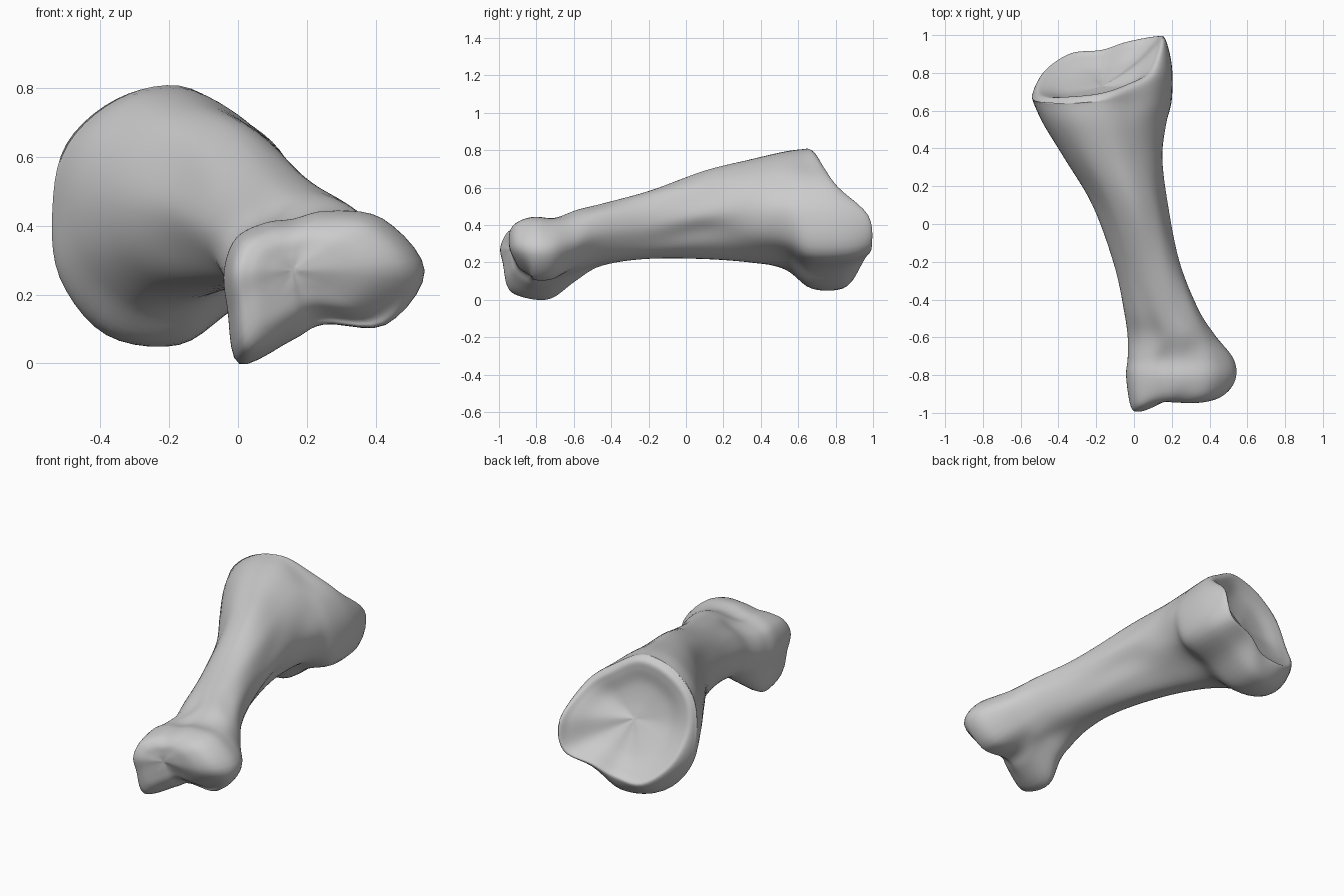
import bpy
import bmesh
from math import cos, sin, tau
from mathutils import Vector

default_cube = bpy.data.objects.get("Cube")
if default_cube:
    bpy.data.objects.remove(default_cube, do_unlink=True)

AROUND = 5   # subdivisions between control spokes
ALONG = 6    # subdivisions between cross-sections
FLAT = [0] * 12


def ring(y, cx, cz, radii, scale=1.0, lift=FLAT, tilt_x=0.0, tilt_z=0.0):
    """Cross-section from radii (hundredths) at equal angles; lift warps it along y."""
    points = []
    for i, r in enumerate(radii):
        a = tau * i / len(radii)
        dx, dz = r * scale * cos(a) / 100, r * scale * sin(a) / 100
        warp = lift[i] * scale / 100 + tilt_x * dx + tilt_z * dz
        points.append(Vector((cx + dx, y + warp, cz + dz)))
    return points


def spline(a, b, c, d, t):
    """Smooth curve through b and c."""
    return b + 0.5 * t * (c - a + t * (2 * a - 5 * b + 4 * c - d + t * (3 * (b - c) + d - a)))


def smooth_loop(points):
    n = len(points)
    return [spline(points[i - 1], points[i], points[(i + 1) % n], points[(i + 2) % n], s / AROUND)
            for i in range(n) for s in range(AROUND)]


def smooth_loft(rings):
    rings = [smooth_loop(r) for r in rings]
    last = len(rings) - 1
    result = []
    for i in range(last):
        four = [rings[max(0, min(last, i + k))] for k in (-1, 0, 1, 2)]
        for s in range(ALONG):
            result.append([spline(*p, s / ALONG) for p in zip(*four)])
    return result + [rings[last]]


# Outlines of the two flared ends, and the warp of their end faces
socket = [37, 34, 32, 36, 37, 38, 37, 40, 42, 39, 33, 40]
rim = [33, 31, 29, 33, 34, 35, 34, 35, 34, 29, 26, 34]
rim_lift = [16, 0, -7, -12, -14, -14, -10, 0, 9, 11, 15, 18]
wedge = [38, 30, 20, 15, 16, 19, 20, 22, 31, 20, 18, 31]
wedge_front = [-1, -2, 0, -1, -3, -7, -10, -8, -5, 1, 5, 6]

# Narrow end: ridged front face, then the wedge-shaped knuckle
sections = [ring(y, 0.16, 0.27, wedge, scale, wedge_front)
            for y, scale in ((-0.94, 0.04), (-0.94, 0.3), (-0.93, 0.62), (-0.885, 0.87))]
sections += [
    ring(-0.81, 0.16, 0.27, wedge),
    ring(-0.71, 0.16, 0.27, wedge, 0.96),
]

# Twisting shaft
sections += [
    ring(-0.59, 0.18, 0.30, [25, 23, 20, 17, 15, 18, 21, 23, 23, 16, 16, 20]),
    ring(-0.45, 0.14, 0.36, [20, 20, 17, 15, 14, 16, 19, 21, 20, 17, 17, 18]),
    ring(-0.20, 0.07, 0.40, [17, 18, 19, 18, 17, 17, 18, 18, 19, 18, 17, 16]),
    ring(0.10, 0.00, 0.45, [18, 18, 21, 24, 23, 21, 22, 22, 24, 23, 19, 16]),
    ring(0.35, -0.09, 0.47, [24, 24, 25, 28, 29, 28, 28, 28, 28, 27, 24, 24]),
    ring(0.53, -0.14, 0.48, [31, 28, 28, 31, 33, 34, 34, 35, 35, 31, 28, 31]),
]

# Broad end: bulging knuckles
sections += [
    ring(0.65, -0.17, 0.45, socket, 0.985, FLAT, 0, -0.05),
    ring(0.75, -0.17, 0.45, socket, 0.985, FLAT, 0.2, -0.25),
]

# Broad end: wavy rim and hollow socket
sections += [ring(y, -0.17, 0.45, rim, scale, rim_lift)
             for y, scale in ((0.81, 1.0), (0.795, 0.86), (0.755, 0.6), (0.735, 0.3), (0.73, 0.04))]

# Skin the bone
bm = bmesh.new()
loops = [[bm.verts.new(p) for p in loop] for loop in smooth_loft(sections)]
for low, high in zip(loops, loops[1:]):
    n = len(low)
    for i in range(n):
        j = (i + 1) % n
        bm.faces.new((low[i], low[j], high[j], high[i]))
bm.faces.new(loops[0])
bm.faces.new(loops[-1])
bmesh.ops.recalc_face_normals(bm, faces=bm.faces)
mesh = bpy.data.meshes.new("bone")
bm.to_mesh(mesh)
bm.free()
bone = bpy.data.objects.new("bone", mesh)
bpy.context.collection.objects.link(bone)

# Plain grey bone colour
grey = bpy.data.materials.new("bone grey")
grey.use_nodes = True
colour = (0.6, 0.6, 0.6, 1.0)
grey.diffuse_color = colour
grey.node_tree.nodes["Principled BSDF"].inputs["Base Color"].default_value = colour
mesh.materials.append(grey)

bpy.context.view_layer.objects.active = bone
bone.select_set(True)
bpy.ops.object.shade_smooth_by_angle(angle=0.9)
